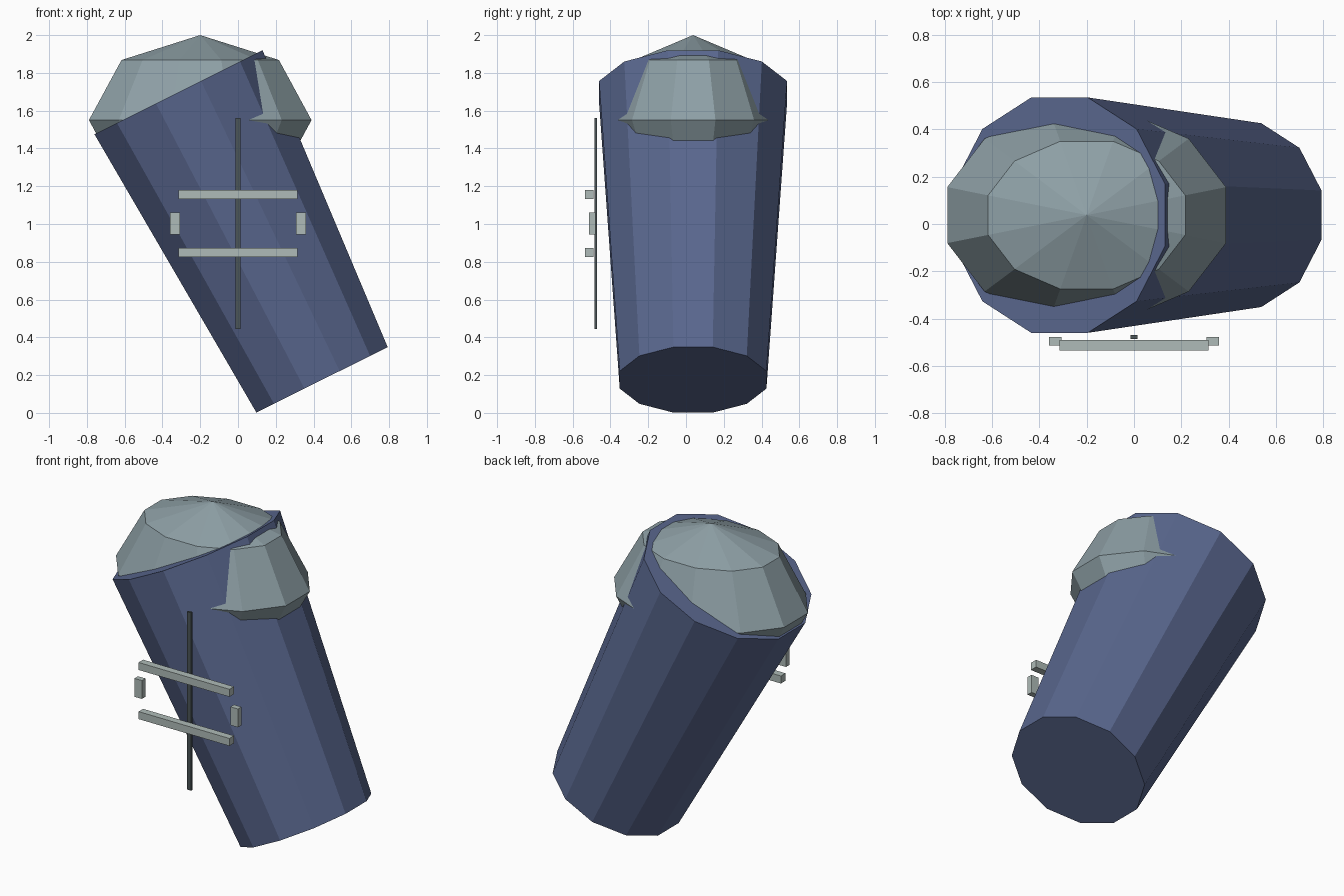
import bpy, math
from mathutils import Matrix, Vector

if "Cube" in bpy.data.objects:
    bpy.data.objects.remove(bpy.data.objects["Cube"])


def material(name, rgb):
    m = bpy.data.materials.new(name)
    m.diffuse_color = (*rgb, 1)
    m.use_nodes = True
    m.node_tree.nodes["Principled BSDF"].inputs["Base Color"].default_value = m.diffuse_color
    return m


BLUE = material("slate blue", (0.10, 0.135, 0.27))
GREY = material("blue grey", (0.27, 0.35, 0.38))
PALE = material("pale grey", (0.43, 0.50, 0.48))
DARK = material("dark grey", (0.07, 0.09, 0.095))

CY = 0.0375                      # shared centre line in y
STEP = math.radians(15)          # half a side of the twelve-sided forms


def finish(name, mat):
    ob = bpy.context.object
    ob.name = name
    ob.data.materials.append(mat)
    return ob


def box(name, mat, x, y, z):
    """Box from (min, max) pairs."""
    spans = (x, y, z)
    bpy.ops.mesh.primitive_cube_add(size=1, location=[(a + b) / 2 for a, b in spans])
    ob = finish(name, mat)
    ob.data.transform(Matrix.Diagonal([b - a for a, b in spans] + [1]))
    return ob


# Leaning tapered body with closed ends
low, high = Vector((0.445, CY, 0.175)), Vector((-0.315, CY, 1.6975))
axis = high - low
bpy.ops.mesh.primitive_cone_add(vertices=12, radius1=0.402, radius2=0.515,
                                depth=axis.length, location=(low + high) / 2)
body = finish("body", BLUE)
body.data.transform(Matrix.Rotation(STEP, 4, 'Z'))
body.rotation_euler = (0, math.atan2(axis.x, axis.z), 0)

# Squashed faceted dome sunk into the top of the body
bpy.ops.mesh.primitive_uv_sphere_add(segments=12, ring_count=4, radius=1,
                                     location=(-0.2, CY, 1.55))
dome = finish("dome", GREY)
dome.data.transform(Matrix.Diagonal((0.61, 0.457, 0.45, 1)) @ Matrix.Rotation(STEP, 4, 'Z'))

# Thin upright strip in front of the body
box("upright_strip", DARK, (-0.014, 0.014), (-0.485, -0.47), (0.445, 1.56))

# Pale frame: two rails and two end blocks
for name, z in (("lower_rail", 0.825), ("upper_rail", 1.133)):
    box(name, PALE, (-0.315, 0.315), (-0.535, -0.49), (z, z + 0.047))
for name, x in (("left_block", -0.333), ("right_block", 0.333)):
    box(name, PALE, (x - 0.026, x + 0.026), (-0.513, -0.478), (0.945, 1.06))
